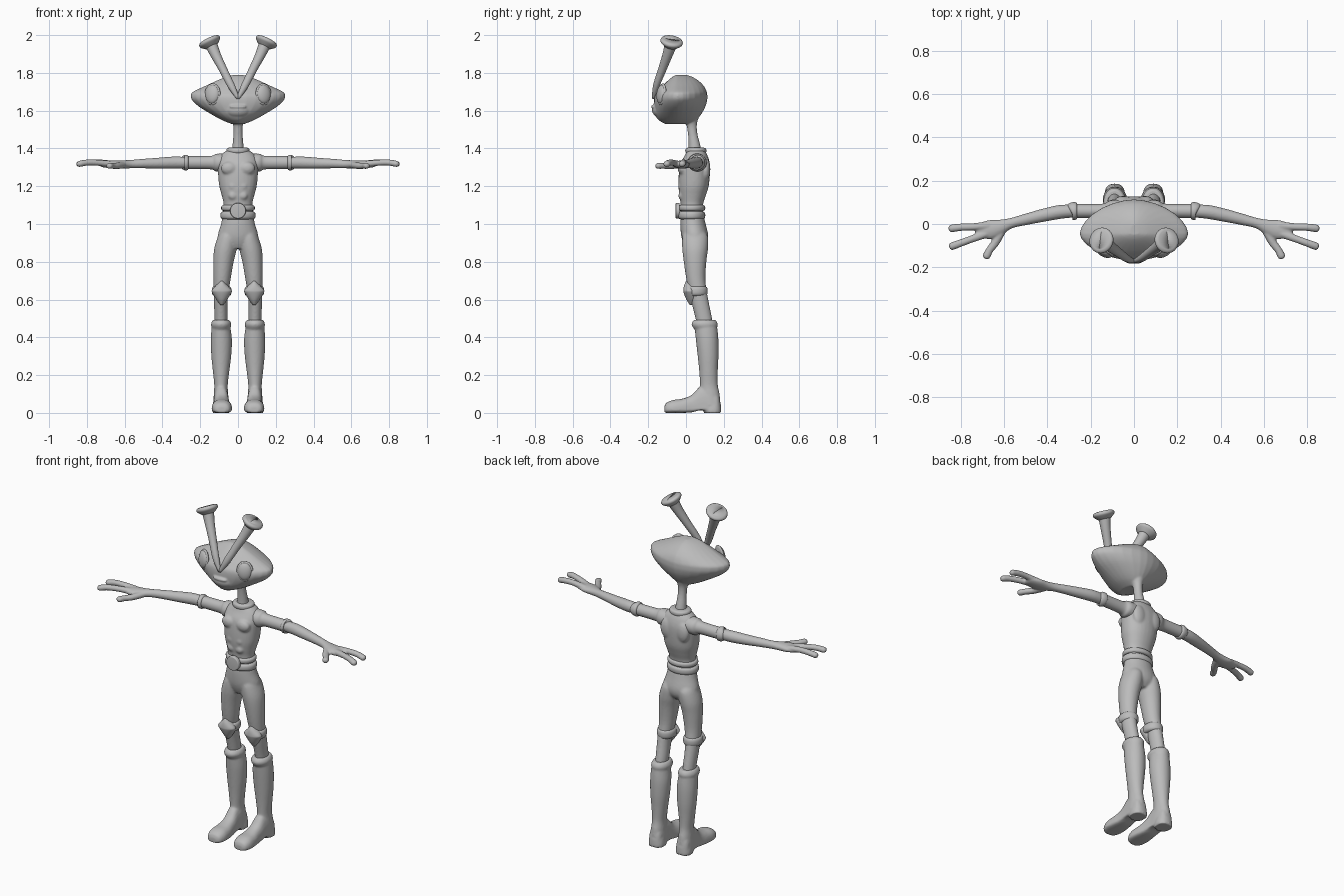
import bpy, bmesh, math
from mathutils import Vector, Matrix

grey = bpy.data.materials.new("plain grey")
grey.diffuse_color = (0.5, 0.5, 0.5, 1)
SIDES = 28


def spline(rows, steps=4):
    """Catmull-Rom interpolation of tuples."""
    rows = [Vector(r) for r in rows]
    out = []
    for i in range(len(rows) - 1):
        p0, p1, p2, p3 = rows[max(i - 1, 0)], rows[i], rows[i + 1], rows[min(i + 2, len(rows) - 1)]
        for k in range(steps):
            t = k / steps
            out.append(0.5 * (2 * p1 + (p2 - p0) * t + (2 * p0 - 5 * p1 + 4 * p2 - p3) * t * t
                              + (3 * p1 - p0 - 3 * p2 + p3) * t ** 3))
    return out + [rows[-1]]


def skin(bm, rings):
    loops = [[bm.verts.new(p) for p in ring] for ring in rings]
    for a, b in zip(loops, loops[1:]):
        for i in range(len(a)):
            j = (i + 1) % len(a)
            bm.faces.new((a[i], a[j], b[j], b[i]))
    bm.faces.new(loops[0])
    bm.faces.new(loops[-1])


def column(bm, rows, axis=2, mid=None, e=1.0, steps=4):
    """Loft of (position, a0, a1, b0, b1) extents along y (1) or z (2)."""
    rings = []
    for t, a0, a1, b0, b1 in spline(rows, steps):
        m = (b0 + b1) / 2 if mid is None else mid
        ring = []
        for i in range(SIDES):
            ang = 2 * math.pi * i / SIDES
            c, s = math.cos(ang), math.sin(ang)
            a = (a0 + a1) / 2 + (a1 - a0) / 2 * math.copysign(abs(c) ** e, c)
            b = m + (b1 - m if s > 0 else m - b0) * math.copysign(abs(s) ** e, s)
            ring.append((a, b, t) if axis == 2 else (a, t, b))
        rings.append(ring)
    skin(bm, rings)


def tube(bm, rows, ref=(0, 0, 1), tip=True):
    """Loft along a path of (x, y, z, side radius, ref radius)."""
    rows = [tuple(r) for r in rows]
    if tip:
        p, q = Vector(rows[-2][:3]), Vector(rows[-1][:3])
        d, r = (q - p).normalized(), rows[-1][3]
        for f, s in ((0.6, 0.8), (0.9, 0.4)):
            rows.append((*(q + d * r * f), r * s, rows[len(rows) - 1][4] * s))
    pts = spline(rows)
    rings = []
    for i, r in enumerate(pts):
        t = Vector(pts[min(i + 1, len(pts) - 1)][:3]) - Vector(pts[max(i - 1, 0)][:3])
        u = t.cross(Vector(ref)).normalized()
        v = u.cross(t).normalized()
        rings.append([Vector(r[:3]) + u * r[3] * math.cos(2 * math.pi * k / SIDES)
                      + v * r[4] * math.sin(2 * math.pi * k / SIDES) for k in range(SIDES)])
    skin(bm, rings)


def ball(bm, loc, size, facing=None):
    """Ellipsoid; its local z can be turned towards a direction."""
    rot = Vector(facing).to_track_quat('Z', 'Y').to_matrix().to_4x4() if facing else Matrix()
    mat = Matrix.Translation(loc) @ rot @ Matrix.Diagonal((*size, 1))
    bmesh.ops.create_uvsphere(bm, u_segments=28, v_segments=16, radius=1, matrix=mat)


def finish(name, bm, mirror=False, voxel=0, smooth=4):
    bmesh.ops.recalc_face_normals(bm, faces=bm.faces)
    for f in bm.faces:
        f.smooth = True
    me = bpy.data.meshes.new(name)
    bm.to_mesh(me)
    bm.free()
    me.materials.append(grey)
    ob = bpy.data.objects.new(name, me)
    bpy.context.collection.objects.link(ob)
    if mirror:
        ob.modifiers.new("mirror", 'MIRROR').use_mirror_merge = False
    if voxel:
        r = ob.modifiers.new("fuse", 'REMESH')
        r.mode, r.voxel_size, r.use_smooth_shade = 'VOXEL', voxel, True
        s = ob.modifiers.new("soften", 'SMOOTH')
        s.iterations, s.factor = smooth, 0.5
    return ob


# head with neck, muzzle and lips
bm = bmesh.new()
column(bm, [(1.53, -.035, .035, -.11, .03), (1.55, -.085, .085, -.145, .055), (1.58, -.14, .14, -.165, .08),
            (1.62, -.205, .205, -.17, .102), (1.655, -.243, .243, -.17, .112), (1.68, -.25, .25, -.165, .113),
            (1.70, -.238, .238, -.15, .11), (1.73, -.175, .175, -.125, .095), (1.76, -.11, .11, -.095, .065),
            (1.78, -.06, .06, -.07, .03), (1.79, -.02, .02, -.05, 0)], mid=-.045, e=1.14)
column(bm, [(1.37, -.034, .034, .012, .085), (1.42, -.029, .029, .014, .075), (1.48, -.024, .024, .01, .06),
            (1.53, -.027, .027, 0, .058), (1.57, -.045, .045, -.03, .07)])
ball(bm, (0, -.13, 1.605), (.07, .05, .045))
ball(bm, (0, -.171, 1.621), (.045, .014, .010))
ball(bm, (0, -.167, 1.600), (.036, .013, .008))
finish("head_and_neck", bm, voxel=.005, smooth=4)

# eyes with rims
look = (.42, -.88, .12)
bm = bmesh.new()
ball(bm, (.135, -.128, 1.687), (.046, .058, .014), look)
finish("eye_rim", bm, mirror=True)
bm = bmesh.new()
ball(bm, (.136, -.131, 1.687), (.039, .050, .021), look)
finish("eye", bm, mirror=True)

# antennae with dimpled discs
bm = bmesh.new()
tube(bm, [(.0, -.172, 1.665, .008, .008), (.035, -.158, 1.73, .019, .017), (.08, -.125, 1.82, .022, .022),
          (.118, -.098, 1.895, .027, .027), (.142, -.08, 1.95, .033, .033)], ref=(0, 1, 0), tip=False)
base, d = Vector((.143, -.079, 1.95)), Vector((.15, .06, .31)).normalized()
tube(bm, [(*(base + d * h), r, r) for h, r in
          ((-.012, .033), (0, .048), (.012, .059), (.024, .058), (.031, .045), (.027, .026), (.022, .008))],
     ref=(0, 1, 0), tip=False)
finish("antenna", bm, mirror=True)

# torso with chest and stomach muscles
bm = bmesh.new()
column(bm, [(1.03, -.084, .084, -.03, .092), (1.10, -.076, .076, -.028, .09), (1.15, -.086, .086, -.035, .105),
            (1.20, -.099, .099, -.04, .12), (1.27, -.106, .106, -.038, .127), (1.32, -.108, .108, -.03, .126),
            (1.36, -.095, .095, -.008, .115), (1.39, -.06, .06, .005, .10)], e=.92)
for s in (-1, 1):
    ball(bm, (s * .047, -.018, 1.295), (.043, .026, .035))
    for z in (1.15, 1.20):
        ball(bm, (s * .027, -.02, z), (.025, .021, .024))
    ball(bm, (s * .05, .105, 1.29), (.042, .024, .06))
finish("torso", bm, voxel=.006, smooth=6)

# collar, belt bands and buckle
def band(name, z, h, x0, x1, y0, y1, g, mirror=False):
    bm = bmesh.new()
    column(bm, [(z + h * k, x0 + g * q, x1 - g * q, y0 + g * q, y1 - g * q) for k, q in
                ((-1, 1), (-.8, .35), (-.4, .05), (0, 0), (.4, .05), (.8, .35), (1, 1))], steps=2)
    finish(name, bm, mirror)


band("collar", 1.388, .016, -.062, .062, -.004, .108, .014)
band("upper_belt", 1.085, .016, -.089, .089, -.042, .102, .014)
band("lower_belt", 1.046, .021, -.093, .093, -.044, .102, .014)
bm = bmesh.new()
column(bm, [(-.055, -.034, .034, 1.036, 1.104), (-.052, -.041, .041, 1.029, 1.111),
            (-.034, -.042, .042, 1.028, 1.112)], axis=1)
finish("buckle", bm)

# trousers
bm = bmesh.new()
column(bm, [(.87, -.05, .05, .0, .09), (.90, -.1, .1, -.015, .112), (.94, -.107, .107, -.026, .118),
            (1.0, -.09, .09, -.03, .104), (1.05, -.08, .08, -.027, .092)])
for s in (-1, 1):
    rows = [(.44, .06, .122, .06, .145), (.50, .056, .124, .05, .138), (.60, .055, .128, .025, .118),
            (.70, .04, .130, .003, .103), (.80, .023, .131, -.012, .108), (.87, .006, .126, -.02, .117),
            (.93, .0, .108, -.02, .117), (.96, .01, .095, -.01, .1)]
    column(bm, [(z, *sorted((s * a, s * b)), c, d) for z, a, b, c, d in rows])
finish("trousers", bm, voxel=.006, smooth=6)

# knee straps and pads
band("knee_strap", .645, .026, .034, .139, -.004, .115, .014, True)
bm = bmesh.new()
column(bm, [(.572, .078, .094, .02, .045), (.60, .057, .115, .002, .06), (.635, .036, .136, -.012, .055),
            (.65, .034, .138, -.014, .05), (.675, .056, .116, -.01, .05), (.697, .078, .094, .0, .03)])
finish("knee_pad", bm, mirror=True)

# boots: shaft, cuff, foot and heel
bm = bmesh.new()
column(bm, [(.04, .047, .133, .07, .183), (.10, .052, .128, .072, .178), (.15, .054, .126, .074, .168),
            (.22, .046, .133, .070, .168), (.30, .036, .141, .062, .172), (.38, .032, .144, .053, .172),
            (.44, .038, .141, .047, .167), (.465, .042, .138, .046, .163)])
column(bm, [(.445, .042, .136, .042, .160), (.46, .036, .142, .032, .167), (.475, .036, .142, .030, .167),
            (.492, .045, .133, .042, .157)], steps=3)
column(bm, [(-.115, .065, .108, .002, .030), (-.105, .045, .127, .0, .052), (-.07, .032, .139, .0, .068),
            (-.02, .034, .137, .0, .075), (.03, .042, .13, .003, .095), (.075, .047, .13, .014, .14),
            (.12, .047, .132, .012, .15), (.165, .052, .128, .01, .11), (.18, .065, .112, .012, .07)],
       axis=1, mid=.017, e=.8)
column(bm, [(0, .043, .135, .095, .186), (.02, .043, .135, .095, .186), (.05, .048, .13, .10, .184)], e=.85)
finish("boot", bm, mirror=True, voxel=.006, smooth=3)

# shoulders and sleeves
bm = bmesh.new()
tube(bm, [(.06, .06, 1.325, .05, .05), (.10, .06, 1.325, .050, .047), (.118, .06, 1.325, .045, .046),
          (.14, .06, 1.325, .034, .036), (.20, .06, 1.325, .032, .034), (.28, .06, 1.325, .033, .034)], tip=False)
finish("sleeve", bm, mirror=True)
bm = bmesh.new()
tube(bm, [(.262, .06, 1.325, .032, .032), (.267, .06, 1.325, .039, .039), (.277, .06, 1.325, .041, .041),
          (.287, .06, 1.325, .039, .039), (.292, .058, 1.325, .032, .032)], tip=False)
finish("sleeve_cuff", bm, mirror=True)

# bare arm, palm and three digits
bm = bmesh.new()
tube(bm, [(.27, .06, 1.325, .029, .03), (.34, .056, 1.325, .032, .032), (.42, .040, 1.322, .030, .029),
          (.50, .021, 1.32, .026, .025), (.57, .003, 1.317, .024, .022), (.62, -.015, 1.315, .036, .022),
          (.66, -.025, 1.315, .044, .021), (.70, -.03, 1.316, .038, .018)])
tube(bm, [(.67, -.008, 1.318, .020, .018), (.74, -.013, 1.326, .017, .016), (.80, -.015, 1.325, .017, .016),
          (.84, -.02, 1.318, .018, .016)])
tube(bm, [(.67, -.04, 1.316, .020, .018), (.74, -.066, 1.324, .017, .016), (.80, -.088, 1.325, .017, .016),
          (.838, -.102, 1.318, .018, .016)])
tube(bm, [(.61, -.03, 1.312, .020, .018), (.64, -.085, 1.308, .019, .017), (.665, -.118, 1.308, .017, .016),
          (.68, -.146, 1.308, .018, .016)])
finish("arm_and_hand", bm, mirror=True, voxel=.005, smooth=4)
